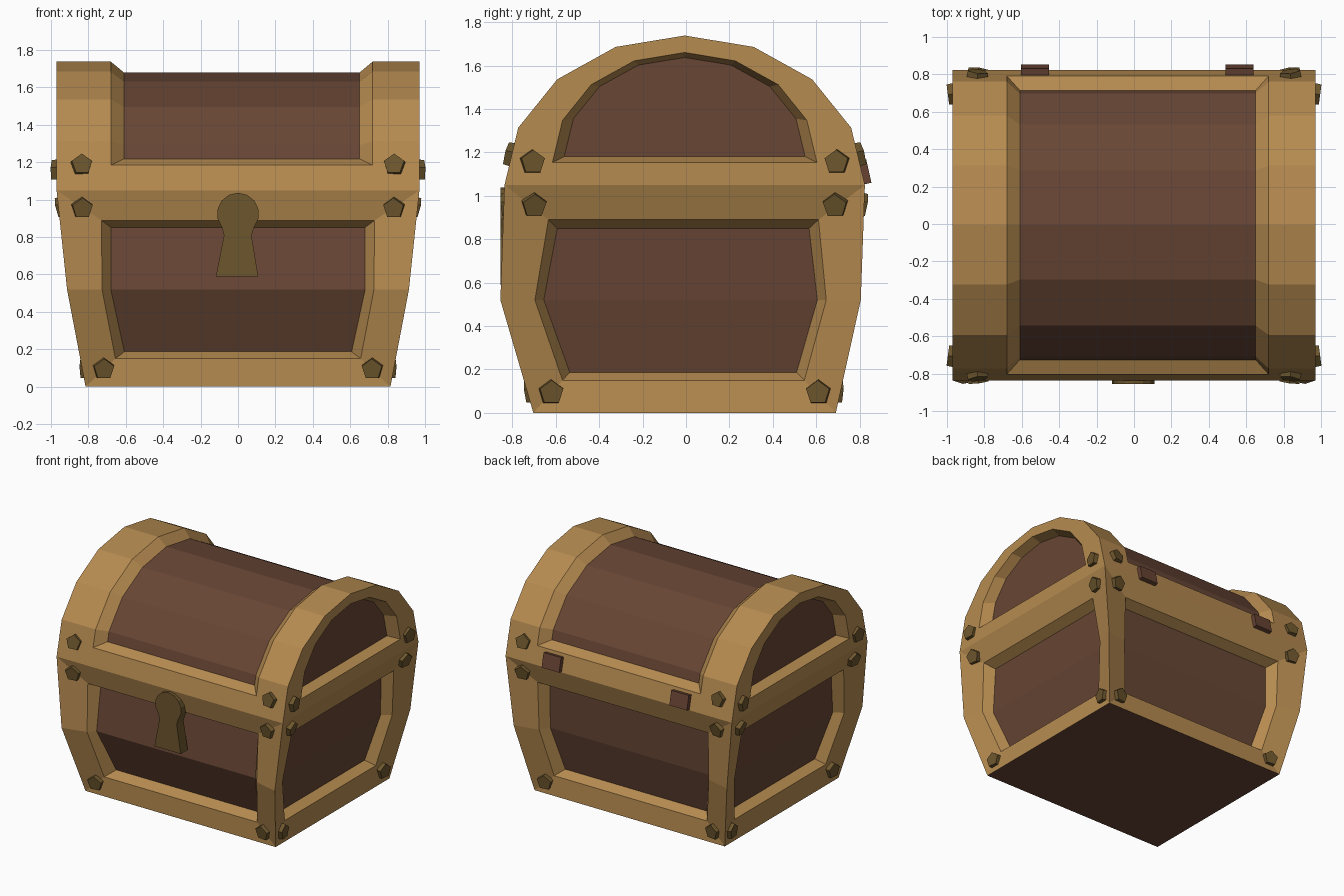
import bpy, bmesh
from math import sin, cos, pi
from mathutils import Vector

if "Cube" in bpy.data.objects:
    bpy.data.objects.remove(bpy.data.objects["Cube"], do_unlink=True)


def material(name, rgb):
    m = bpy.data.materials.new(name)
    m.use_nodes = True
    m.diffuse_color = (*rgb, 1)
    m.node_tree.nodes["Principled BSDF"].inputs["Base Color"].default_value = (*rgb, 1)
    return m


GOLD = material("golden frame", (0.465, 0.257, 0.08))
WOOD = material("dark wood", (0.138, 0.061, 0.035))
BRASS = material("dull brass", (0.15, 0.092, 0.026))
RUST = material("hinge brown", (0.138, 0.057, 0.034))


def finish(name, bm, *mats):
    bmesh.ops.remove_doubles(bm, verts=bm.verts, dist=0.0005)
    bmesh.ops.recalc_face_normals(bm, faces=bm.faces)
    mesh = bpy.data.meshes.new(name)
    bm.to_mesh(mesh)
    bm.free()
    for m in mats:
        mesh.materials.append(m)
    obj = bpy.data.objects.new(name, mesh)
    bpy.context.collection.objects.link(obj)
    return obj


def face(bm, points, mat=0):
    bm.faces.new([bm.verts.new(p) for p in points]).material_index = mat


def bridge(bm, a, b):
    for i in range(len(a)):
        j = (i + 1) % len(a)
        face(bm, (a[i], a[j], b[j], b[i]))


def lerp(a, b, t):
    return a + (b - a) * t


# Outer shell: height, half width, front y, back y
RINGS = [(0, .815, -.703, .69), (.52, .914, -.855, .805), (1.05, .97, -.836, .824)]
LID_Y, LID_Z, LID_RY, LID_RZ = -.006, 1.05, .83, .688


def shell(z):
    if z > LID_Z:
        y = lerp(LID_RY, LID_RY * cos(pi / 8), (z - LID_Z) / (LID_RZ * sin(pi / 8)))
        return .97, LID_Y - y, LID_Y + y
    lo, hi = RINGS[:2] if z <= .52 else RINGS[1:]
    t = (z - lo[0]) / (hi[0] - lo[0])
    return tuple(lerp(lo[i], hi[i], t) for i in (1, 2, 3))


def on_wall(side, u, z, dip=0):
    hx, front, back = shell(z)
    return Vector({"front": (u, front + dip, z), "back": (u, back - dip, z),
                   "left": (hx - dip, u, z), "right": (dip - hx, u, z)}[side])


def wall_span(side, z):
    hx, front, back = shell(z)
    return (-hx, hx) if side in ("front", "back") else (front, back)


def wall_loop(side, heights, margins, dips):
    lows, highs = [], []
    for z, m, dip in zip(heights, margins, dips):
        a, b = wall_span(side, z)
        lows.append(on_wall(side, a + m, z, dip))
        highs.append(on_wall(side, b - m, z, dip))
    return lows + highs[::-1]


# Chest body: four walls with inward-sloping frames and sunken panels
SIDES = ("front", "back", "left", "right")
bm = bmesh.new()
for side in SIDES:
    wide = side in ("front", "back")
    outer = wall_loop(side, (0, .52, 1.05), (0, 0, 0), (0, 0, 0))
    rim = wall_loop(side, (.15, .52, .89),
                    (.188, .187, .223) if wide else (.178, .159, .208), (.045, .045, .045))
    floor = wall_loop(side, (.187, .52, .85),
                      (.243, .234, .271) if wide else (.222, .2, .25),
                      (.135, .095, .13) if side == "front" else (.122, .115, .12))
    bridge(bm, outer, rim)
    bridge(bm, rim, floor)
    face(bm, (floor[0], floor[1], floor[4], floor[5]), 1)
    face(bm, (floor[1], floor[2], floor[3], floor[4]), 1)
for (z, hx, front, back), mat in ((RINGS[0], 1), (RINGS[2], 0)):
    face(bm, ((-hx, front, z), (hx, front, z), (hx, back, z), (-hx, back, z)), mat)
finish("chest_body", bm, GOLD, WOOD)


# Lid: faceted half barrel with a sunken top panel and sunken end panels
def arch(x, base, ry, rz, cut=0):
    pts = [Vector((x, LID_Y - ry * cos(i * pi / 8), base + rz * sin(i * pi / 8)))
           for i in range(9)]
    pts[0], pts[-1] = pts[0].lerp(pts[1], cut), pts[-1].lerp(pts[-2], cut)
    return pts


def saddle(x0, x1, inset, cut):
    ends = [arch(x, LID_Z, LID_RY - inset * 1.2, LID_RZ - inset, cut) for x in (x0, x1)]
    return ends[0] + ends[1][::-1]


bm = bmesh.new()
outer, rim, floor = saddle(-.97, .97, 0, 0), saddle(-.68, .72, 0, .51), saddle(-.61, .65, .058, .7)
bridge(bm, outer, rim)
bridge(bm, rim, floor)
for i in range(8):
    face(bm, (floor[i], floor[i + 1], floor[16 - i], floor[17 - i]), 1)
for s in (-1, 1):
    edge = arch(s * .97, LID_Z, LID_RY, LID_RZ)
    rim = arch(s * .97, 1.154, .609, .506)
    floor = arch(s * .893, 1.18, .555, .457)
    bridge(bm, edge, rim)
    bridge(bm, rim, floor)
    face(bm, floor, 1)
face(bm, (outer[0], outer[8], outer[9], outer[17]))
finish("lid", bm, GOLD, WOOD)

# Five-sided bolts at the corners of every wall, tilted with the frame
for side in SIDES:
    wide = side in ("front", "back")
    along = Vector((1, 0, 0)) if wide else Vector((0, 1, 0))
    rows = (("lid", 1.185 if wide else 1.155, .838 if wide else .702, 0, .007),
            ("upper", .957, .835 if wide else .695, -.14, .025),
            ("lower", .09, .72 if wide else .617, .14, .025))
    for row, z, u, lift, sink in rows:
        for s in (-1, 1):
            spot = on_wall(side, s * u - (0 if wide else .006), z)
            slope = on_wall(side, 0, z + .01) - on_wall(side, 0, z - .01)
            normal = along.cross(slope).normalized()
            if normal.dot(on_wall(side, 0, 0)) < 0:
                normal = -normal
            tilted = normal - along * s * .13 + Vector((0, 0, lift))
            bm = bmesh.new()
            bmesh.ops.create_cone(bm, cap_ends=True, segments=5, radius1=.063,
                                  radius2=.057, depth=.065)
            bolt = finish(f"{side}_{row}_bolt", bm, BRASS)
            bolt.rotation_euler = tilted.to_track_quat("Z", "Y").to_euler()
            bolt.location = spot - normal * sink

# Keyhole-shaped lock plate
bm = bmesh.new()
outline = [(.112 * cos(a), .925 + .112 * sin(a))
           for a in [pi * (-.22 + 1.44 * i / 10) for i in range(11)]]
outline += [(-.075, .81), (-.118, .59), (.108, .59), (.072, .81)]
plates = [[(x, y, z) for x, z in outline] for y in (-.855, -.77)]
bridge(bm, *plates)
for p in plates:
    face(bm, p)
finish("lock_plate", bm, BRASS)

# Hinge plates on the back
for name, x in (("right_hinge", -.53), ("left_hinge", .565)):
    bm = bmesh.new()
    bmesh.ops.create_cube(bm, size=1)
    bmesh.ops.scale(bm, vec=(.15, .035, .11), verts=bm.verts)
    hinge = finish(name, bm, RUST)
    hinge.location = (x, .825, 1.11)
    hinge.rotation_euler.x = .22
